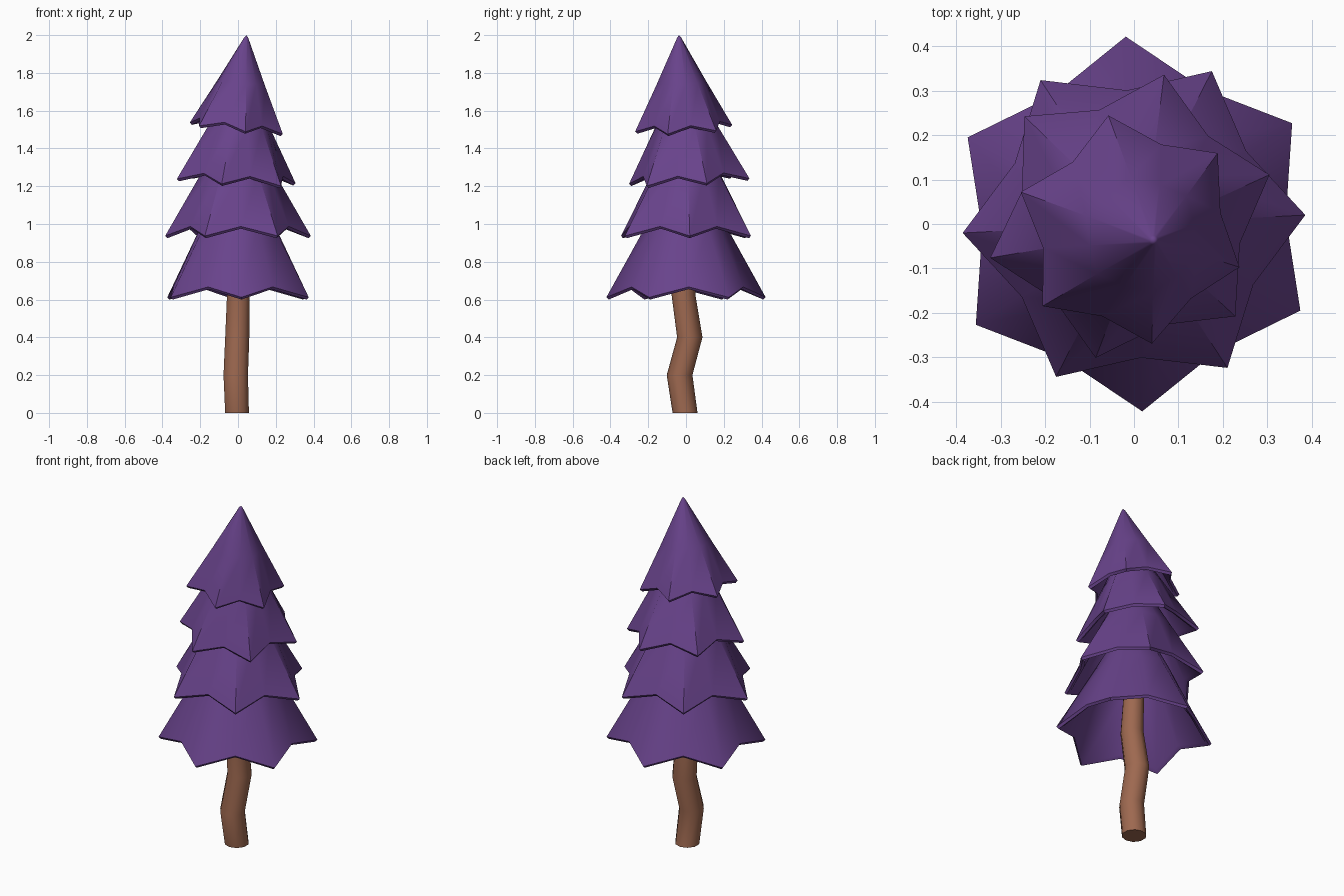
import bpy, bmesh, math
from mathutils import Vector

if "Cube" in bpy.data.objects:
    bpy.data.objects.remove(bpy.data.objects["Cube"])


def material(name, rgb):
    m = bpy.data.materials.new(name)
    m.diffuse_color = (*rgb, 1)
    m.use_nodes = True
    m.node_tree.nodes["Principled BSDF"].inputs["Base Color"].default_value = m.diffuse_color
    return m


purple = material("purple foliage", (0.14, 0.056, 0.26))
brown = material("brown bark", (0.34, 0.14, 0.08))


def loft(name, rings, mat, tip_first=None, tip_last=None):
    """Skin a list of equal rings; close each end with a point or a flat cap."""
    bm = bmesh.new()
    loops = [[bm.verts.new(p) for p in r] for r in rings]
    n = len(loops[0])
    for a, b in zip(loops, loops[1:]):
        for i in range(n):
            j = (i + 1) % n
            bm.faces.new((a[i], a[j], b[j], b[i]))
    for loop, tip in ((loops[0], tip_first), (loops[-1], tip_last)):
        if tip is None:
            bm.faces.new(loop)
        else:
            v = bm.verts.new(tip)
            for i in range(n):
                bm.faces.new((loop[i], loop[(i + 1) % n], v))
    bmesh.ops.recalc_face_normals(bm, faces=bm.faces)
    me = bpy.data.meshes.new(name)
    bm.to_mesh(me)
    bm.free()
    me.materials.append(mat)
    me.shade_smooth()
    me.set_sharp_from_angle(angle=math.radians(50))
    ob = bpy.data.objects.new(name, me)
    bpy.context.collection.objects.link(ob)
    return ob


def star_ring(tip_r, valley_r, z, rise, angle):
    """Six points with raised valleys between them."""
    pts = []
    for i in range(12):
        a = math.radians(angle + 30 * i)
        r = valley_r if i % 2 else tip_r
        pts.append((r * math.cos(a), r * math.sin(a), z + (rise if i % 2 else 0)))
    return pts


def tier(name, centre, r, angle, axis, valley):
    """Hollow star-edged cone with a rounded rim, leaning along axis."""
    h, v, up = Vector(axis).length, r * valley, 0.13 * r
    rings = [
        star_ring(0.02 * r, 0.02 * r, h * 0.92, 0, angle),              # inside
        star_ring(0.44 * r, 0.40 * r, h * 0.50, 0.02 * r, angle),
        star_ring(r - 0.035, v - 0.028, 0.016, up, angle),              # rim
        star_ring(r - 0.012, v - 0.010, 0.0, up, angle),
        star_ring(r, v, 0.012, up, angle),
        star_ring(0.51 * r, 0.46 * r, h * 0.50, 0.02 * r, angle),       # outside
        star_ring(0.04 * r, 0.04 * r, h * 0.975, 0, angle),
    ]
    ob = loft(name, rings, purple, (0, 0, h * 0.93), (0, 0, h))
    ob.location = centre
    ob.rotation_mode = 'QUATERNION'
    ob.rotation_quaternion = Vector((0, 0, 1)).rotation_difference(Vector(axis))


# Foliage tiers, bottom to top
tier("foliage_bottom", (0, 0, 0.60), 0.422, 32.5, (0, 0, 0.77), 0.81)
tier("foliage_lower", (0, 0, 0.925), 0.386, 3, (0, 0, 0.68), 0.78)
tier("foliage_upper", (-0.01, 0.018, 1.215), 0.328, 16.5, (0.033, -0.035, 0.61), 0.77)
tier("foliage_top", (-0.01, -0.012, 1.495), 0.262, 41, (0.055, -0.025, 0.505), 0.78)

# Crooked trunk: x, y, z, radius
path = [(-0.005, -0.005, 0, 0.066), (-0.012, -0.034, 0.2, 0.068),
        (-0.004, 0.02, 0.4, 0.067), (0.002, -0.014, 0.63, 0.063),
        (0.0, 0.0, 0.9, 0.055)]
loft("trunk", [[(x + r * math.cos(math.tau * (i + 0.5) / 10),
                 y + r * math.sin(math.tau * (i + 0.5) / 10), z) for i in range(10)]
               for x, y, z, r in path], brown)
